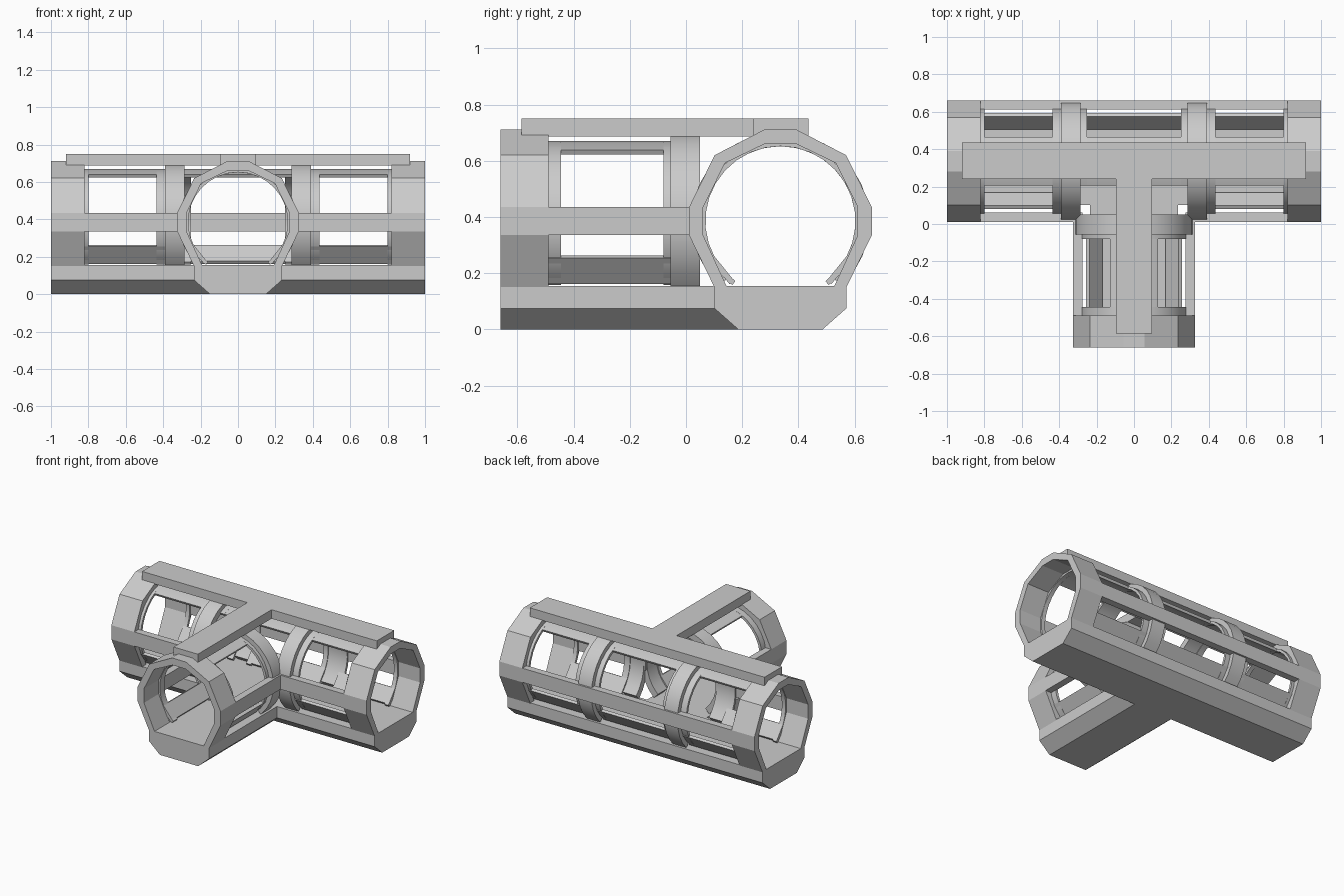
import bpy, bmesh, math

if "Cube" in bpy.data.objects:
    bpy.data.objects.remove(bpy.data.objects["Cube"])

CY, CZ = 0.336, 0.385          # main tube axis (y, z); the branch axis is x = 0

grey = bpy.data.materials.new("light grey")
grey.diffuse_color = (0.6, 0.6, 0.6, 1)
grey.use_nodes = True
grey.node_tree.nodes["Principled BSDF"].inputs["Base Color"].default_value = grey.diffuse_color


def place(u, v, s, branch):
    return (u, s, CZ + v) if branch else (s, CY + u, CZ + v)


def finish(name, bm, smooth=False):
    bmesh.ops.recalc_face_normals(bm, faces=bm.faces)
    me = bpy.data.meshes.new(name)
    bm.to_mesh(me)
    bm.free()
    me.materials.append(grey)
    ob = bpy.data.objects.new(name, me)
    bpy.context.collection.objects.link(ob)
    if smooth:
        bpy.ops.object.select_all(action='DESELECT')
        ob.select_set(True)
        bpy.context.view_layer.objects.active = ob
        bpy.ops.object.shade_smooth_by_angle(angle=math.radians(30))
    return ob


def sweep(name, outer, inner, s0, s1, branch=False, smooth=False):
    """Open wall section between two matching outlines, run along a tube axis."""
    bm = bmesh.new()
    rows = [[bm.verts.new(place(u, v, s, branch)) for u, v in line]
            for line, s in ((outer, s0), (outer, s1), (inner, s1), (inner, s0))]
    for i in range(len(outer) - 1):
        for a in range(4):
            b = (a + 1) % 4
            bm.faces.new((rows[a][i], rows[a][i + 1], rows[b][i + 1], rows[b][i]))
    for i in (0, -1):
        bm.faces.new([r[i] for r in rows])
    return finish(name, bm, smooth)


def arc(r, a0, a1, n):
    return [(r * math.cos(math.radians(a0 + (a1 - a0) * i / n)),
             r * math.sin(math.radians(a0 + (a1 - a0) * i / n))) for i in range(n + 1)]


def curved(name, r0, r1, a0, a1, s0, s1, branch=False, n=None):
    n = n or max(1, round(abs(a1 - a0) / 12))
    return sweep(name, arc(r1, a0, a1, n), arc(r0, a0, a1, n), s0, s1, branch, n > 1)


def prism(name, pts, offset):
    """Closed outline pushed along an offset."""
    bm = bmesh.new()
    f = bm.faces.new([bm.verts.new(p) for p in pts])
    top = bmesh.ops.extrude_face_region(bm, geom=[f])
    bmesh.ops.translate(bm, vec=offset,
                        verts=[g for g in top["geom"] if isinstance(g, bmesh.types.BMVert)])
    return finish(name, bm)


# Faceted end collars
def mirrored(half):
    return half + [(-u, v) for u, v in reversed(half)]


OUT = mirrored([(.235, -.235), (.325, -.05), (.325, .05), (.234, .235), (.055, .327)])
INN = mirrored([(.19, -.235), (.275, -.05), (.275, .05), (.197, .207), (.052, .277)])
sweep("collar_right", OUT, INN, .82, 1)
sweep("collar_left", OUT, INN, -1, -.82)
sweep("collar_branch", OUT, INN, -.66, -.49, True)

# Solid base, main and branch joined
BASE = [(-.15, -CZ), (.15, -CZ), (.235, -.31), (.235, -.23), (-.235, -.23), (-.235, -.31)]
base = prism("base", [place(u, v, -1, False) for u, v in BASE], (2, 0, 0))
arm = prism("base_branch_helper", [place(u, v, -.66, True) for u, v in BASE], (0, .95, 0))
union = base.modifiers.new("join", 'BOOLEAN')
union.operation = 'UNION'
union.solver = 'EXACT'
union.object = arm
bpy.context.view_layer.objects.active = base
bpy.ops.object.modifier_apply(modifier="join")
bpy.data.objects.remove(arm)

# T-shaped roof strip
T = [(-.92, .435), (-.92, .24), (-.095, .24), (-.095, -.585),
     (.095, -.585), (.095, .24), (.92, .24), (.92, .435)]
prism("roof_strip", [(x, y, .687) for x, y in T], (0, 0, .063))


# Side rails
def rail(name, side, s0, s1, branch=False):
    sweep(name, [(side * .325, -.05), (side * .325, .05)],
          [(side * .275, -.05), (side * .275, .05)], s0, s1, branch)


rail("rail_back", 1, -1, 1)
rail("rail_front_right", -1, .275, 1)
rail("rail_front_left", -1, -1, -.275)
rail("rail_branch_right", 1, -.66, .01, True)
rail("rail_branch_left", -1, -.66, .01, True)

# Round hoops at the junction
for name, s0, s1, br in (("hoop_right", .285, .39, False), ("hoop_left", -.39, -.285, False),
                         ("hoop_branch", -.055, .05, True)):
    curved(name, .272, .317, -47, 227, s0, s1, br)

# Thin window shell: end bars, roof panel and flat lower panels around each opening
R0, R1, LOW, HIGH = .267, .285, -53, 63


def window_bay(name, s0, w0, w1, s1, branch=False, one_side=False):
    end = 180 - HIGH if one_side else 180 - LOW
    curved(name + "_bar_a", R0, R1, LOW, end, s0, w0, branch)
    curved(name + "_bar_b", R0, R1, LOW, end, w1, s1, branch)
    curved(name + "_roof", R0, R1, HIGH, 180 - HIGH, w0, w1, branch)
    curved(name + "_sill_a", R0, R1 + .003, -51, -27, s0, s1, branch, 1)
    if not one_side:
        curved(name + "_sill_b", R0, R1 + .003, 207, 231, s0, s1, branch, 1)


window_bay("bay_right", .39, .435, .80, .83)
window_bay("bay_left", -.83, -.80, -.435, -.39)
window_bay("bay_middle", -.285, -.25, .25, .285, one_side=True)
window_bay("bay_branch", -.495, -.445, -.08, -.055, branch=True)
